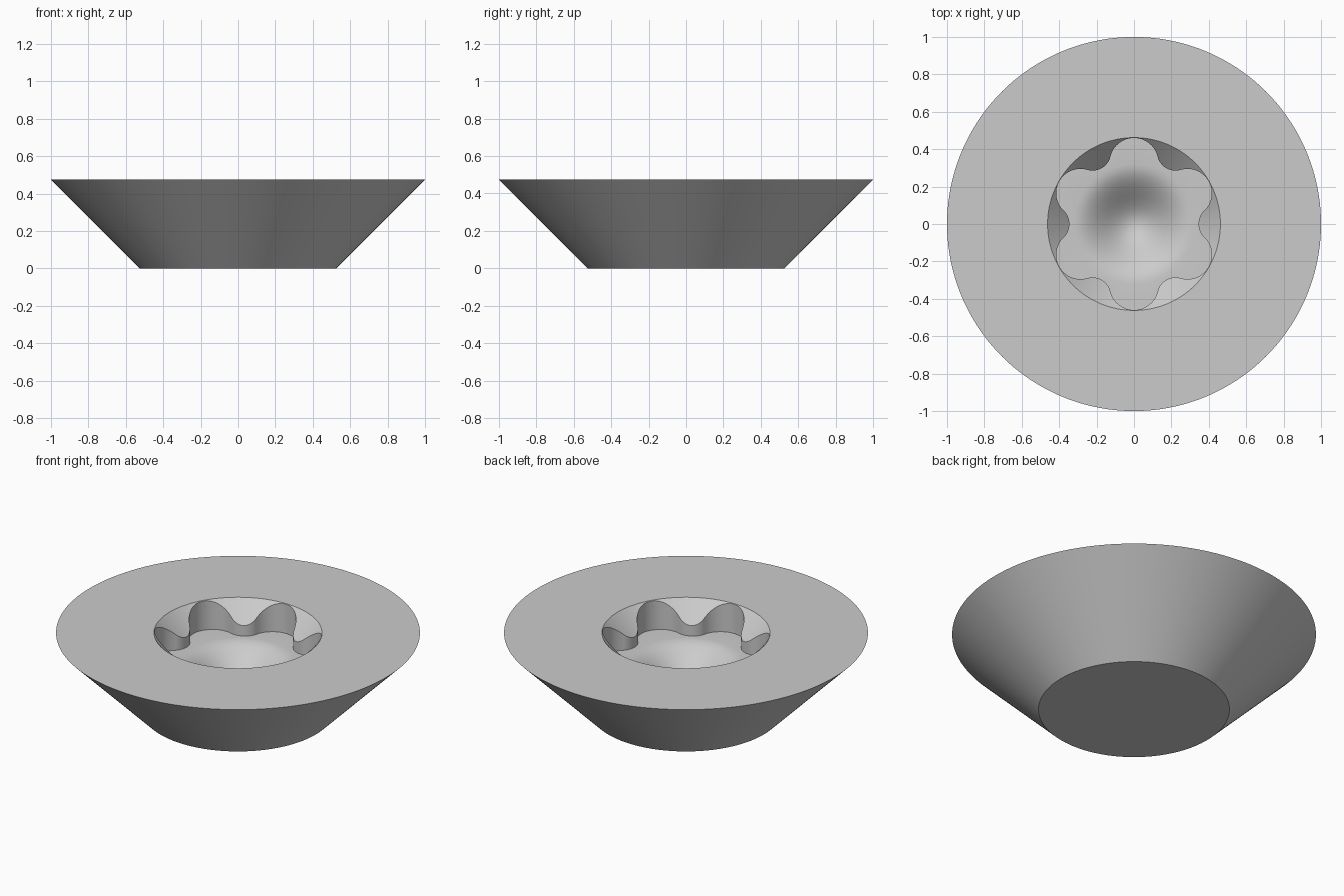
import bpy, bmesh, math

cube = bpy.data.objects.get("Cube")
if cube:
    bpy.data.objects.remove(cube, do_unlink=True)

HEIGHT = 0.475
RIM = 0.462           # mouth radius of the recess
FLOOR = 0.295         # level of the star-shaped ledge
BOWL_R, BOWL_D = 0.32, 0.17
BUMP, LOBE = 0.10, 0.13


def arc(cx, cy, radius, start, end, steps):
    return [(cx + radius * math.cos(start + (end - start) * i / steps),
             cy + radius * math.sin(start + (end - start) * i / steps))
            for i in range(steps + 1)]


def star_outline():
    """Six-lobed outline of tangent arcs, as (angle, radius) pairs."""
    bx = 0.345 + BUMP
    lx, ly = [(0.46 - LOBE) * f(math.pi / 6) for f in (math.cos, math.sin)]
    to_lobe = math.atan2(ly, lx - bx)
    half = arc(bx, 0, BUMP, math.pi, to_lobe, 7)[:-1]
    half += arc(lx, ly, LOBE, to_lobe - math.pi, math.pi / 6, 8)
    polar = [(math.atan2(y, x), math.hypot(x, y)) for x, y in half]
    # Mirror about the lobe axis, then repeat around the centre
    sector = polar + [(math.pi / 3 - a, r) for a, r in polar[-2:0:-1]]
    return [(a + k * math.pi / 3, r) for k in range(6) for a, r in sector]


outline = star_outline()
bm = bmesh.new()


def ring(radius, height):
    """Ring of vertices; radius and height are functions of the star radius."""
    return [bm.verts.new((radius(r) * math.cos(a), radius(r) * math.sin(a), height(r)))
            for a, r in outline]


def circle(radius, z):
    return ring(lambda r: radius, lambda r: z)


# Countersunk body, chamfered mouth and vertical star walls
rings = [circle(1 - HEIGHT, 0), circle(1, HEIGHT), circle(RIM, HEIGHT),
         ring(lambda r: r, lambda r: HEIGHT - (RIM - r)),
         ring(lambda r: r, lambda r: FLOOR)]
# Smooth bowl in the recess floor
STEPS = 12
for i in range(STEPS):
    t = 1 - i / STEPS
    rings.append(circle(BOWL_R * t, FLOOR - BOWL_D * (1 + math.cos(math.pi * t)) / 2))

n = len(outline)
for low, high in zip(rings, rings[1:]):
    for i in range(n):
        j = (i + 1) % n
        bm.faces.new((low[i], low[j], high[j], high[i]))
bm.faces.new(rings[0][::-1])
tip = bm.verts.new((0, 0, FLOOR - BOWL_D))
for i in range(n):
    bm.faces.new((rings[-1][i], rings[-1][(i + 1) % n], tip))
bmesh.ops.recalc_face_normals(bm, faces=bm.faces)

mesh = bpy.data.meshes.new("screw_head")
bm.to_mesh(mesh)
bm.free()
head = bpy.data.objects.new("screw_head", mesh)
bpy.context.collection.objects.link(head)

# Plain grey finish
grey = bpy.data.materials.new("light_grey")
grey.use_nodes = True
grey.diffuse_color = (0.6, 0.6, 0.6, 1)
grey.node_tree.nodes["Principled BSDF"].inputs["Base Color"].default_value = (0.6, 0.6, 0.6, 1)
mesh.materials.append(grey)

bpy.ops.object.select_all(action="DESELECT")
head.select_set(True)
bpy.context.view_layer.objects.active = head
bpy.ops.object.shade_smooth_by_angle(angle=math.radians(30))
